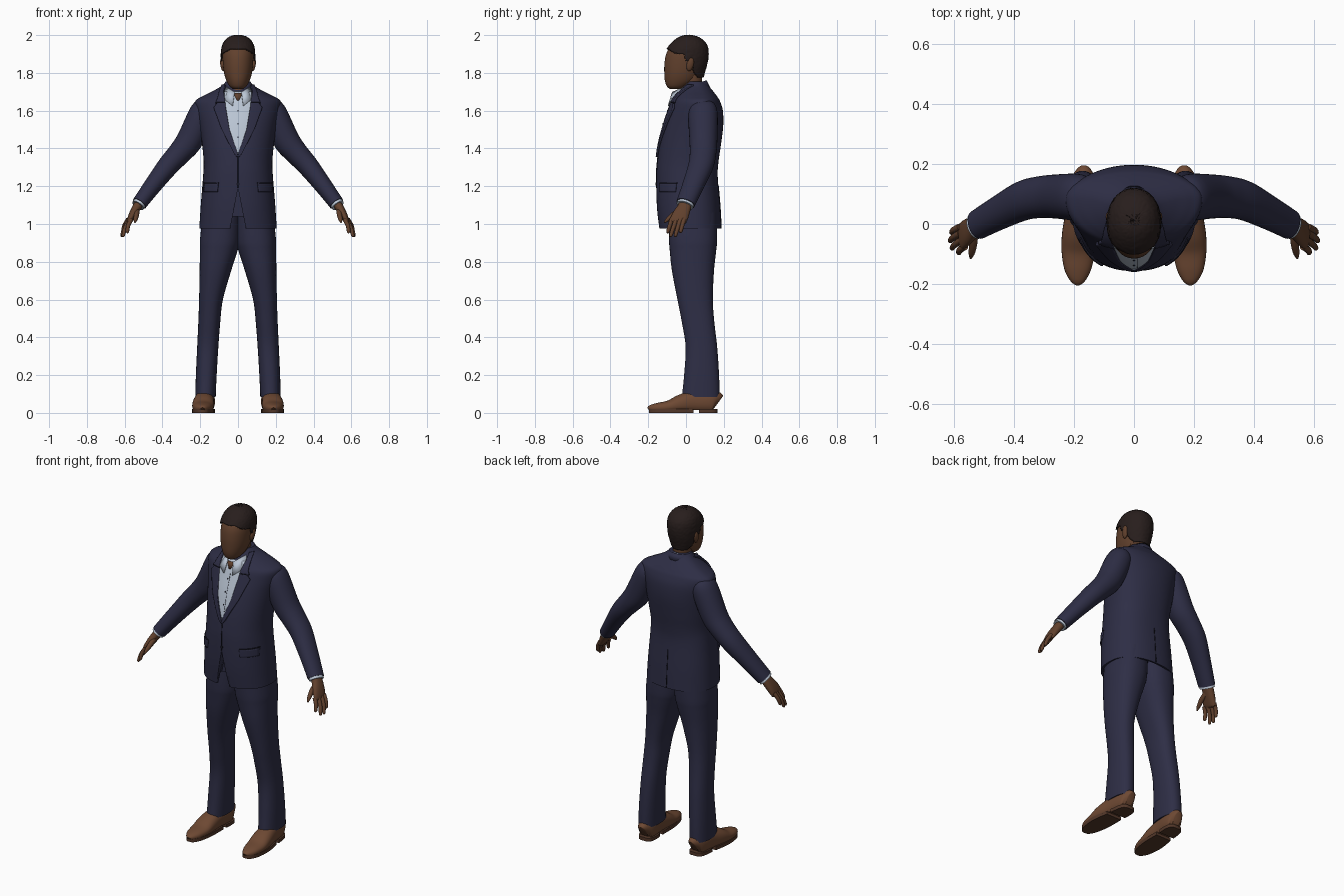
import bpy, bmesh, math, random
from mathutils import Vector

if "Cube" in bpy.data.objects:
    bpy.data.objects.remove(bpy.data.objects["Cube"])

random.seed(4)


def material(name, rgb):
    m = bpy.data.materials.new(name)
    m.diffuse_color = (*rgb, 1)
    m.use_nodes = True
    m.node_tree.nodes["Principled BSDF"].inputs["Base Color"].default_value = m.diffuse_color
    return m


NAVY = material("navy suit", (.027, .027, .060))
SEAM = material("dark seam", (.008, .008, .016))
SHIRT = material("pale shirt", (.50, .57, .67))
SKIN = material("brown skin", (.120, .052, .026))
HAIR = material("dark hair", (.021, .013, .012))
SHOE = material("brown leather", (.155, .066, .033))
SOLE = material("dark sole", (.085, .038, .022))


def build(name, bm, mat, mirror=False, thick=0, angle=40):
    bmesh.ops.recalc_face_normals(bm, faces=bm.faces)
    me = bpy.data.meshes.new(name)
    bm.to_mesh(me)
    bm.free()
    me.materials.append(mat)
    me.shade_smooth()
    me.set_sharp_from_angle(angle=math.radians(angle))
    ob = bpy.data.objects.new(name, me)
    bpy.context.collection.objects.link(ob)
    if thick:
        mod = ob.modifiers.new("thickness", 'SOLIDIFY')
        mod.thickness, mod.offset = thick, 0
    if mirror:
        ob.modifiers.new("mirror", 'MIRROR')
    return ob


def smooth(keys, steps=5):
    """Catmull-Rom interpolation of tuples."""
    out = []
    for i in range(len(keys) - 1):
        k = [keys[max(i - 1, 0)], keys[i], keys[i + 1], keys[min(i + 2, len(keys) - 1)]]
        for s in range(steps):
            t = s / steps
            out.append(tuple(.5 * (2 * b + (c - a) * t + (2 * a - 5 * b + 4 * c - d) * t * t
                                   + (3 * b - a - 3 * c + d) * t ** 3) for a, b, c, d in zip(*k)))
    return out + [tuple(keys[-1])]


def power(v, n):
    return math.copysign(abs(v) ** (2 / n), v)


def skin_rings(rings, caps=True):
    bm = bmesh.new()
    loops = [[bm.verts.new(p) for p in r] for r in rings]
    n = len(loops[0])
    for a, b in zip(loops, loops[1:]):
        for i in range(n):
            bm.faces.new((a[i], a[(i + 1) % n], b[(i + 1) % n], b[i]))
    if caps:
        bm.faces.new(loops[0])
        bm.faces.new(loops[-1])
    return bm


def level_ring(z, cx, hw, yf, yc, yb, n, seg=64):
    """Horizontal ring with separate front and back depth."""
    pts = []
    for i in range(seg):
        a = 2 * math.pi * i / seg
        s = power(math.sin(a), n)
        pts.append((cx + hw * power(math.cos(a), n), yc + s * (yb - yc if s > 0 else yc - yf), z))
    return pts


def tube(path, axis=(0, 1, 0), n=2.0, seg=24, steps=5):
    """Rings along (x, y, z, radius across, radius along axis)."""
    pts = smooth(path, steps)
    rings = []
    for i, p in enumerate(pts):
        t = (Vector(pts[min(i + 1, len(pts) - 1)][:3]) - Vector(pts[max(i - 1, 0)][:3])).normalized()
        v = Vector(axis)
        v = (v - t * v.dot(t)).normalized()
        u = v.cross(t)
        rings.append([Vector(p[:3]) + u * p[3] * power(math.cos(a), n) + v * p[4] * power(math.sin(a), n)
                      for a in (2 * math.pi * k / seg for k in range(seg))])
    return skin_rings(rings)


# Jacket body with a hollow hem and a cutaway front
torso = smooth([(.975, 0, .205, -.143, .03, .187, 2.3), (1.1, 0, .197, -.155, .03, .180, 2.3),
                (1.25, 0, .185, -.157, .03, .168, 2.3), (1.33, 0, .182, -.152, .03, .172, 2.25),
                (1.42, 0, .190, -.140, .045, .185, 2.2), (1.52, 0, .205, -.118, .06, .197, 2.1),
                (1.60, 0, .222, -.092, .075, .195, 2.05), (1.65, 0, .226, -.075, .085, .180, 2.0),
                (1.675, 0, .19, -.062, .085, .165, 2.0), (1.70, 0, .14, -.045, .08, .146, 2.0),
                (1.73, 0, .088, -.02, .065, .122, 2.0), (1.755, 0, .064, 0, .05, .104, 2.0)])
lip = (1.04, 0, .188, -.128, .03, .170, 2.3)
inner_hem = (.976, 0, .193, -.131, .03, .175, 2.3)
jacket = build("jacket_body", skin_rings([level_ring(*r) for r in [lip, inner_hem] + torso]), NAVY)
bm = bmesh.new()
wedge = [[bm.verts.new((x, y, z)) for x, z in ((0, 1.19), (.05, .93), (-.05, .93))] for y in (-.3, -.112)]
bm.faces.new(wedge[0])
bm.faces.new(wedge[1])
for i in range(3):
    j = (i + 1) % 3
    bm.faces.new((wedge[0][i], wedge[0][j], wedge[1][j], wedge[1][i]))
cutter = build("front_cutter", bm, NAVY)
cutter.hide_render = cutter.hide_viewport = True
cut = jacket.modifiers.new("cutaway", 'BOOLEAN')
cut.operation, cut.object, cut.solver = 'DIFFERENCE', cutter, 'EXACT'


def surface(x, z, off=0, back=False):
    """Point on the jacket front or back, pushed outward by off."""
    for a, b in zip(torso, torso[1:]):
        if a[0] <= z <= b[0]:
            break
    t = min(max((z - a[0]) / (b[0] - a[0]), 0), 1)
    _, _, hw, yf, yc, yb, n = (p + (q - p) * t for p, q in zip(a, b))
    k = (1 - min(abs(x) / hw, .98) ** n) ** (1 / n)
    return (x, yc + (yb - yc) * k + off if back else yc - (yc - yf) * k - off, z)


def panel(name, rows, off, mat, thick, mirror=False, back=False, cols=10):
    """Plate lying on the jacket, from rows of (z, x start, x end)."""
    fine = []
    for a, b in zip(rows, rows[1:]):
        fine += [tuple(p + (q - p) * s / 6 for p, q in zip(a, b)) for s in range(6)]
    fine.append(rows[-1])
    bm = bmesh.new()
    g = [[bm.verts.new(surface(a + (b - a) * c / cols, z, off, back)) for c in range(cols + 1)]
         for z, a, b in fine]
    for p, q in zip(g, g[1:]):
        for c in range(cols):
            bm.faces.new((p[c], p[c + 1], q[c + 1], q[c]))
    return build(name, bm, mat, mirror, thick)


# Shirt front, lapels, upper collar, pocket flaps and seams
panel("shirt_front", [(1.37, -.002, .002), (1.5, -.046, .046), (1.63, -.068, .068), (1.70, -.072, .072)],
      .003, SHIRT, .006, cols=20)
panel("lapel", [(1.355, .0, .006), (1.375, .002, .022), (1.5, .045, .085), (1.615, .064, .127), (1.64, .067, .108)],
      .005, NAVY, .012, True)
panel("upper_collar", [(1.643, .067, .118), (1.66, .069, .108), (1.70, .074, .098), (1.735, .066, .082)],
      .006, NAVY, .012, True)
panel("notch_seam", [(1.639, .068, .118), (1.643, .068, .12)], .008, SEAM, .008, True)
panel("pocket_flap", [(1.17, .108, .179), (1.215, .104, .177)], .003, NAVY, .009, True)
panel("pocket_seam", [(1.215, .103, .178), (1.219, .103, .178)], .003, SEAM, .008, True)
panel("front_seam", [(1.19, -.0015, .0015), (1.36, -.0015, .0015)], .001, SEAM, .003, cols=2)
panel("back_vent", [(.98, -.0015, .0015), (1.2, -.0015, .0015)], .001, SEAM, .003, back=True, cols=2)
panel("shirt_placket", [(1.42, .010, .0115), (1.63, .010, .0115)], .0055, SEAM, .003, cols=2)


def button(name, z, r, mat, off):
    x, y, z = surface(0, z, off)
    build(name, tube([(x, y + .004, z, r, r), (x, y - .003, z, r, r)], (0, 0, 1), seg=12, steps=1), mat)


button("jacket_button", 1.212, .009, SEAM, .001)
for z in (1.46, 1.53, 1.60):
    button("shirt_button", z, .004, SEAM, .005)


def tilt(bm, slope):
    for v in bm.verts:
        v.co.z += slope * v.co.y
    return bm


# Shirt collar band, open neck and folded collar points
build("collar_band", tilt(skin_rings([level_ring(1.655, 0, .072, -.075, .01, .098, 2),
                                      level_ring(1.718, 0, .060, -.066, .01, .095, 2)], False), .4),
      SHIRT, thick=.004)
bm = bmesh.new()
bm.faces.new([bm.verts.new(p) for p in ((0, -.081, 1.64), (.024, -.068, 1.694), (-.024, -.068, 1.694))])
build("open_neck", bm, SKIN, thick=.004)
bm = bmesh.new()
bm.faces.new([bm.verts.new(p) for p in ((.018, -.072, 1.698), (.028, -.094, 1.625), (.066, -.078, 1.655))])
bm.faces.new([bm.verts.new(p) for p in ((.018, -.072, 1.698), (.066, -.078, 1.655), (.078, -.03, 1.69),
                                        (.060, -.005, 1.726))])
bmesh.ops.remove_doubles(bm, verts=bm.verts, dist=.0001)
build("collar_point", bm, SHIRT, True, .005)
bm = tilt(skin_rings([level_ring(1.685, 0, .092, -.06, .03, .124, 2),
                      level_ring(1.727, 0, .070, -.05, .03, .106, 2)], False), .3)
bmesh.ops.delete(bm, geom=[v for v in bm.verts if v.co.y < .0], context='VERTS')
build("jacket_back_collar", bm, NAVY, thick=.008)

# Sleeves and shirt cuffs
build("sleeve", tube([(.165, .09, 1.642, .035, .05), (.177, .09, 1.618, .060, .070), (.197, .09, 1.57, .070, .078),
                      (.255, .092, 1.445, .070, .074), (.31, .09, 1.375, .062, .070),
                      (.37, .078, 1.308, .056, .066), (.45, .038, 1.205, .047, .057),
                      (.522, -.002, 1.108, .040, .050)], n=2.1, seg=32), NAVY, True)
build("shirt_cuff", tube([(.51, .005, 1.125, .035, .045), (.529, -.006, 1.098, .036, .046)], seg=32), SHIRT, True)

# Hands: palm, four fingers and thumb
build("palm", tube([(.518, 0, 1.115, .024, .032), (.538, -.010, 1.085, .023, .036), (.558, -.027, 1.05, .020, .043),
                    (.574, -.041, 1.018, .014, .044), (.578, -.044, 1.006, .007, .036)], n=2.4), SKIN, True)
for name, base, tip in (("index_finger", (.565, -.075, 1.025), (.588, -.098, .952)),
                        ("middle_finger", (.574, -.053, 1.02), (.611, -.083, .932)),
                        ("ring_finger", (.580, -.031, 1.02), (.617, -.058, .932)),
                        ("little_finger", (.581, -.010, 1.025), (.612, -.030, .954))):
    a, b = Vector(base), Vector(tip)
    mid = a.lerp(b, .5) + Vector((.005, 0, .002))
    build(name, tube([(*a, .012, .012), (*mid, .011, .011), (*a.lerp(b, .9), .009, .009), (*b, .004, .004)],
                     seg=12, steps=4), SKIN, True)
build("thumb", tube([(.537, -.022, 1.075, .016, .018), (.537, -.062, 1.052, .014, .015),
                     (.542, -.095, 1.026, .011, .011), (.546, -.114, 1.008, .004, .004)], seg=12), SKIN, True)

# Trouser legs, overlapping at the hips
build("trouser_leg", skin_rings([level_ring(*r, seg=40) for r in smooth([
    (.085, .172, .054, -.022, .08, .178, 2.3), (.2, .168, .055, -.010, .08, .175, 2.3),
    (.35, .160, .056, -.002, .08, .165, 2.3), (.48, .152, .058, -.022, .07, .150, 2.3),
    (.6, .143, .063, -.045, .05, .142, 2.3), (.75, .120, .083, -.074, .04, .148, 2.3),
    (.86, .102, .100, -.086, .04, .160, 2.3), (.92, .095, .106, -.09, .04, .165, 2.3),
    (1.06, .085, .100, -.09, .04, .165, 2.3)])]), NAVY, True)

# Shoes: rounded upper, front sole and heel block
plan = smooth([(-.197, .188, .012, .030), (-.185, .188, .028, .042), (-.15, .188, .045, .053),
               (-.09, .186, .056, .066), (-.03, .183, .057, .096), (.04, .177, .051, .118),
               (.11, .171, .049, .122), (.15, .169, .041, .118), (.166, .168, .022, .10)])
bm = tube([(cx, y, h / 2, hw, h / 2) for y, cx, hw, h in plan], (0, 0, 1), 2.3, 32, 1)
for v in bm.verts:
    v.co.z = max(v.co.z, .016)
bmesh.ops.dissolve_degenerate(bm, edges=bm.edges, dist=.0001)
build("shoe_upper", bm, SHOE, True)
for name, lo, hi in (("shoe_sole", -.2, .05), ("shoe_heel", .065, .17)):
    part = [p for p in plan if lo <= p[0] <= hi]
    line = [(cx + hw, y) for y, cx, hw, h in part] + [(cx - hw, y) for y, cx, hw, h in reversed(part)]
    build(name, skin_rings([[(x, y, z) for x, y in line] for z in (0, .02)]), SOLE, True)


# Head, neck and ears
def oval(z, hw, yf, yb):
    return (z, 0, hw, yf, (yf + yb) / 2, yb, 2.1)


build("head", skin_rings([level_ring(*oval(*r)) for r in smooth([
    (1.716, .028, -.088, -.02), (1.73, .045, -.102, .01), (1.76, .062, -.112, .055), (1.80, .074, -.115, .078),
    (1.85, .080, -.114, .095), (1.90, .081, -.105, .105), (1.94, .074, -.082, .100), (1.97, .058, -.05, .08),
    (1.985, .035, -.02, .05)])]), SKIN, angle=60)
build("neck", skin_rings([level_ring(*oval(*r)) for r in smooth([
    (1.62, .054, -.05, .088), (1.70, .052, -.04, .088), (1.75, .052, -.025, .086), (1.82, .055, -.01, .085)])]), SKIN)
bm = bmesh.new()
bmesh.ops.create_uvsphere(bm, u_segments=16, v_segments=10, radius=1)
for v in bm.verts:
    x, y, z = v.co
    v.co = (.082 + x * .012 + z * .004, .022 + y * .019 + z * .006, 1.845 + z * .036)
build("ear", bm, SKIN, True)

# Hair cap trimmed along the hairline
HAIRLINE = [(-.2, 1.93), (-.09, 1.925), (-.06, 1.905), (-.01, 1.897), (.0, 1.865), (.03, 1.865),
            (.042, 1.80), (.06, 1.778), (.2, 1.765)]


def hairline(y):
    for (a, p), (b, q) in zip(HAIRLINE, HAIRLINE[1:]):
        if y <= b:
            return p + (q - p) * (y - a) / (b - a)


bm = skin_rings([level_ring(*oval(*r), seg=96) for r in smooth([
    (1.76, .057, -.09, .086), (1.80, .076, -.11, .096), (1.85, .086, -.117, .110), (1.90, .088, -.110, .117),
    (1.94, .083, -.091, .112), (1.97, .068, -.062, .092), (1.99, .043, -.032, .06), (1.999, .012, 0, .025)], 8)])
bmesh.ops.delete(bm, geom=[f for f in bm.faces if f.calc_center_median().z < hairline(f.calc_center_median().y)],
                 context='FACES')
for v in bm.verts:
    v.co += Vector((random.uniform(-1, 1), random.uniform(-1, 1), random.uniform(-1, 0))) * .0012
build("hair", bm, HAIR, thick=.006, angle=60)
